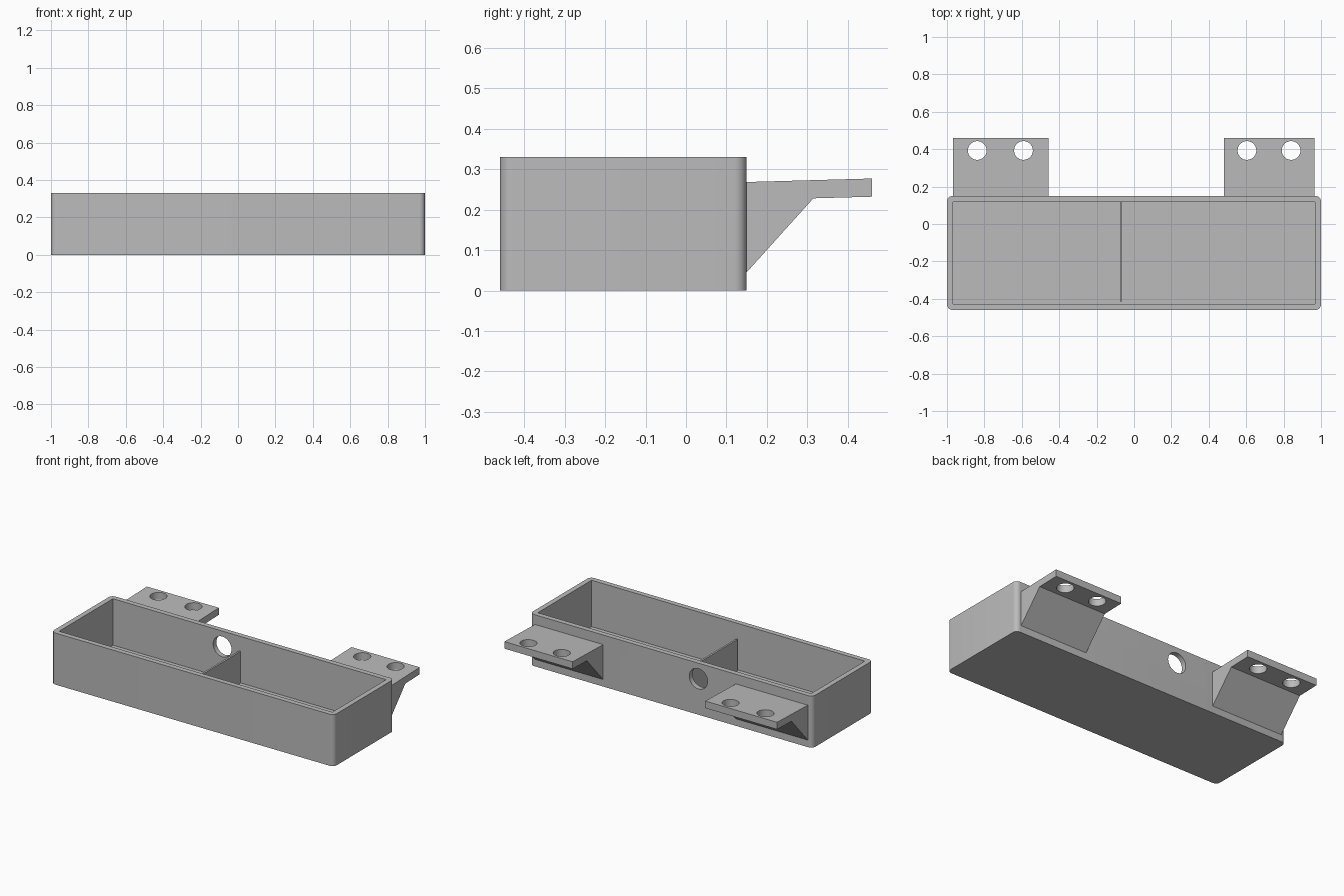
import bpy, bmesh, math
from mathutils import Matrix, Vector

default = bpy.data.objects.get("Cube")
if default:
    bpy.data.objects.remove(default, do_unlink=True)

GREY = (0.5, 0.5, 0.5, 1.0)
grey = bpy.data.materials.new("plain grey")
grey.use_nodes = True
grey.diffuse_color = GREY
grey.node_tree.nodes["Principled BSDF"].inputs["Base Color"].default_value = GREY


def add_object(name, bm):
    bmesh.ops.recalc_face_normals(bm, faces=bm.faces[:])
    mesh = bpy.data.meshes.new(name)
    bm.to_mesh(mesh)
    bm.free()
    mesh.materials.append(grey)
    obj = bpy.data.objects.new(name, mesh)
    bpy.context.collection.objects.link(obj)
    return obj


def box(name, low, high, corner=0):
    """Box between two corners, with optional rounded upright edges."""
    low, high = Vector(low), Vector(high)
    bm = bmesh.new()
    bmesh.ops.create_cube(bm, size=1)
    bmesh.ops.scale(bm, vec=high - low, verts=bm.verts[:])
    bmesh.ops.translate(bm, vec=(low + high) / 2, verts=bm.verts[:])
    if corner:
        upright = [e for e in bm.edges
                   if abs(e.verts[0].co.z - e.verts[1].co.z) > 0.01]
        bmesh.ops.bevel(bm, geom=upright, offset=corner, segments=8,
                        profile=0.5, affect='EDGES')
    return add_object(name, bm)


def drill(name, centre, radius, depth, axis='Z'):
    """Cylinder used for cutting a round hole."""
    turn = Matrix.Rotation(math.pi / 2, 4, 'X') if axis == 'Y' else Matrix()
    bm = bmesh.new()
    bmesh.ops.create_cone(bm, cap_ends=True, segments=40, radius1=radius,
                          radius2=radius, depth=depth,
                          matrix=Matrix.Translation(centre) @ turn)
    return add_object(name, bm)


def extrude_profile(name, profile, x0, x1):
    """Sweep a (y, z) outline along x."""
    bm = bmesh.new()
    face = bm.faces.new([bm.verts.new((x0, y, z)) for y, z in profile])
    swept = bmesh.ops.extrude_face_region(bm, geom=[face])["geom"]
    bmesh.ops.translate(bm, vec=(x1 - x0, 0, 0),
                        verts=[v for v in swept if isinstance(v, bmesh.types.BMVert)])
    return add_object(name, bm)


def cut(obj, cutter):
    cutter.hide_render = True
    bpy.context.view_layer.objects.active = obj
    mod = obj.modifiers.new("cut", 'BOOLEAN')
    mod.operation = 'DIFFERENCE'
    mod.solver = 'EXACT'
    mod.object = cutter
    bpy.ops.object.modifier_apply(modifier=mod.name)
    bpy.data.objects.remove(cutter, do_unlink=True)


def smooth(obj):
    bpy.ops.object.select_all(action='DESELECT')
    obj.select_set(True)
    bpy.context.view_layer.objects.active = obj
    bpy.ops.object.shade_smooth_by_angle(angle=math.radians(30))


# Open tray with rounded outer corners and a cable hole in the back wall
FRONT, BACK, HEIGHT, WALL = -0.46, 0.15, 0.33, 0.033
tray = box("tray", (-1, FRONT, 0), (1, BACK, HEIGHT), corner=0.03)
cut(tray, box("cavity_cutter", (WALL - 1, FRONT + WALL, WALL),
              (1 - WALL, BACK - WALL, HEIGHT + 0.1)))
cut(tray, drill("cable_hole_cutter", (-0.193, BACK, 0.23), 0.065, 0.2, 'Y'))
smooth(tray)

# Thin low divider, stopping just short of the front wall
box("divider", (-0.075, -0.415, WALL - 0.01), (-0.063, BACK - WALL + 0.01, 0.235))

# Gusseted mounting brackets, each with two screw holes
bracket_profile = [(BACK - 0.01, 0.268), (0.46, 0.277), (0.46, 0.232),
                   (0.315, 0.228), (BACK, 0.045), (BACK - 0.01, 0.045)]
for name, x0, x1, holes in (("right_bracket", -0.967, -0.458, (-0.838, -0.591)),
                            ("left_bracket", 0.481, 0.964, (0.604, 0.84))):
    bracket = extrude_profile(name, bracket_profile, x0, x1)
    for x in holes:
        cut(bracket, drill("screw_hole_cutter", (x, 0.393, 0.25), 0.05, 0.2))
    smooth(bracket)
